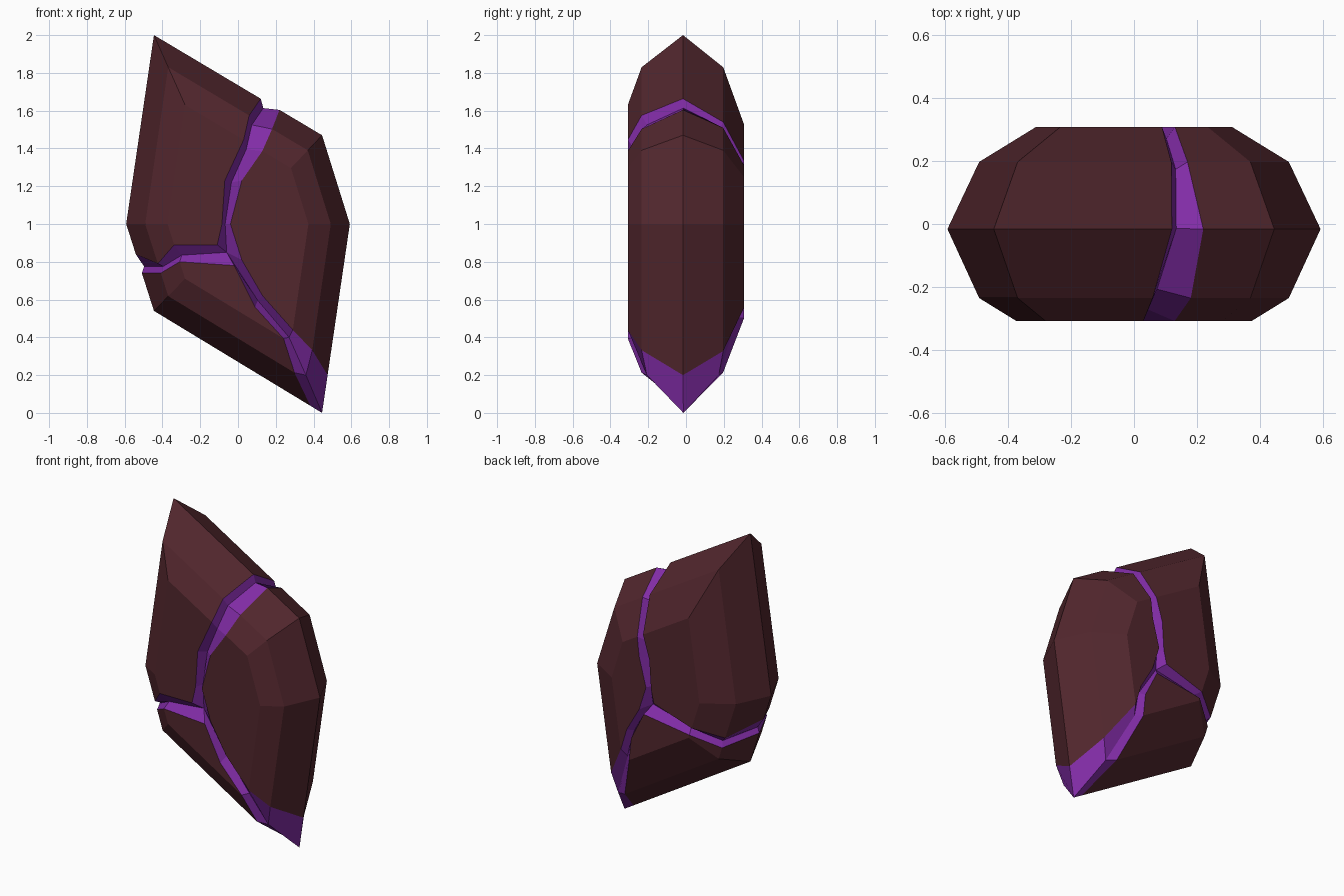
import bpy, bmesh
from mathutils import Vector

if "Cube" in bpy.data.objects:
    bpy.data.objects.remove(bpy.data.objects["Cube"])

# Outline corners of the crystal, front plane (x, z), scaled about (0, 1) for every layer
A, C, D = Vector((-.445, 2)), Vector((.445, 1.47)), Vector((.592, 1))
E, F, G = Vector((.445, 0)), Vector((-.445, .54)), Vector((-.592, 1))
MID = Vector((0, 1))

# Layers front to back: y, scale, then where each crack's edges cross the outline
# (top left, top right, bottom upper, bottom lower, side lower, side upper)
LAYERS = [
    (-.308, .63, .553, .73, .89, .07, .69, .38),
    (-.235, .83, .58, .744, .805, .095, .68, .55),
    (-.016, 1.0, .635, .747, .80, .07, .565, .35),
    (.197, .83, .66, .73, .81, .10, .80, .62),
    (.308, .525, .69, .778, .84, .10, .92, .72),
]

# Crack network on the front face (x, z)
CRACK = {
    'a1': (-.07, 1.23), 'a2': (-.085, 1.0), 'aj': (-.11, .89),
    'r1': (.02, 1.23), 'r2': (-.04, 1.0), 'rj': (.02, .81), 'r3': (.13, .62),
    'l3': (.09, .56), 'lj': (-.02, .78),
    'v1': (-.035, 1.22), 'v2': (-.068, 1.0), 'v3': (.105, .595), 'J': (-.06, .85),
}
CHUNKS = [(13, 0, 1, 'a1', 'a2', 'aj', 12),
          (3, 4, 5, 6, 'r3', 'rj', 'r2', 'r1'),
          (8, 9, 10, 'lj', 'l3')]
GROOVES = [(1, 2, 'v1', 'a1'), ('a1', 'v1', 'v2', 'a2'), ('a2', 'v2', 'J', 'aj'),
           ('aj', 'J', 11, 12), (2, 3, 'r1', 'v1'), ('v1', 'r1', 'r2', 'v2'),
           ('v2', 'r2', 'rj', 'J'), ('J', 'rj', 'r3', 'v3'), ('v3', 'r3', 6, 7),
           (7, 8, 'l3', 'v3'), ('v3', 'l3', 'lj', 'J'), ('J', 'lj', 10, 11)]
SUNK = (2, 7, 11)                       # groove floors in each layer
GROOVE_SEGMENTS = (1, 2, 6, 7, 10, 11)


def material(name, color):
    m = bpy.data.materials.new(name)
    m.diffuse_color = (*color, 1)
    m.use_nodes = True
    m.node_tree.nodes["Principled BSDF"].inputs["Base Color"].default_value = m.diffuse_color
    return m


def layer(bm, y, s, tl, tr, bu, bl, sl, su):
    """One closed cross-section with the three grooves notched into it."""
    def at(p):
        return MID + (p - MID) * s
    top_l, side_l = at(A.lerp(C, tl)), at(G.lerp(F, sl))
    tip = at(E) + (Vector((-.01, .03)) if s < 1 else Vector((0, 0)))
    pts = [at(A), top_l, top_l + Vector((.014, -.05)), at(A.lerp(C, tr)),
           at(C), at(D), at(D.lerp(E, bu)), tip, at(E.lerp(F, bl)), at(F),
           side_l, side_l + Vector((.012, .035)), at(G.lerp(F, su)), at(G)]
    return [bm.verts.new((p.x, y * (.88 if i in SUNK else 1), p.y))
            for i, p in enumerate(pts)]


def face(bm, verts, mat):
    bm.faces.new(verts).material_index = mat


def cap(bm, ring, y, squeeze, shift):
    """Flat stone faces and V grooves closing one end."""
    v = dict(enumerate(ring))
    for key, (x, z) in CRACK.items():
        depth = .84 if key in ('v1', 'v2', 'v3', 'J') else 1
        v[key] = bm.verts.new((x * squeeze + shift, y * depth, 1 + (z - 1) * squeeze))
    for f in CHUNKS:
        face(bm, [v[k] for k in f], 0)
    for f in GROOVES:
        face(bm, [v[k] for k in f], 1)


# Faceted body lofted through the layers
bm = bmesh.new()
rings = [layer(bm, *row) for row in LAYERS]
for r, q in zip(rings, rings[1:]):
    for i in range(14):
        j = (i + 1) % 14
        face(bm, (r[i], r[j], q[j], q[i]), int(i in GROOVE_SEGMENTS))

# Cracked front and back faces
cap(bm, rings[0], LAYERS[0][0], 1, 0)
cap(bm, rings[-1], LAYERS[-1][0], .8, .1)
bmesh.ops.recalc_face_normals(bm, faces=bm.faces)

mesh = bpy.data.meshes.new("cracked_crystal")
bm.to_mesh(mesh)
bm.free()
mesh.materials.append(material("dark_stone", (.085, .02, .027)))
mesh.materials.append(material("purple_crack", (.22, .025, .38)))
bpy.context.collection.objects.link(bpy.data.objects.new("cracked_crystal", mesh))
